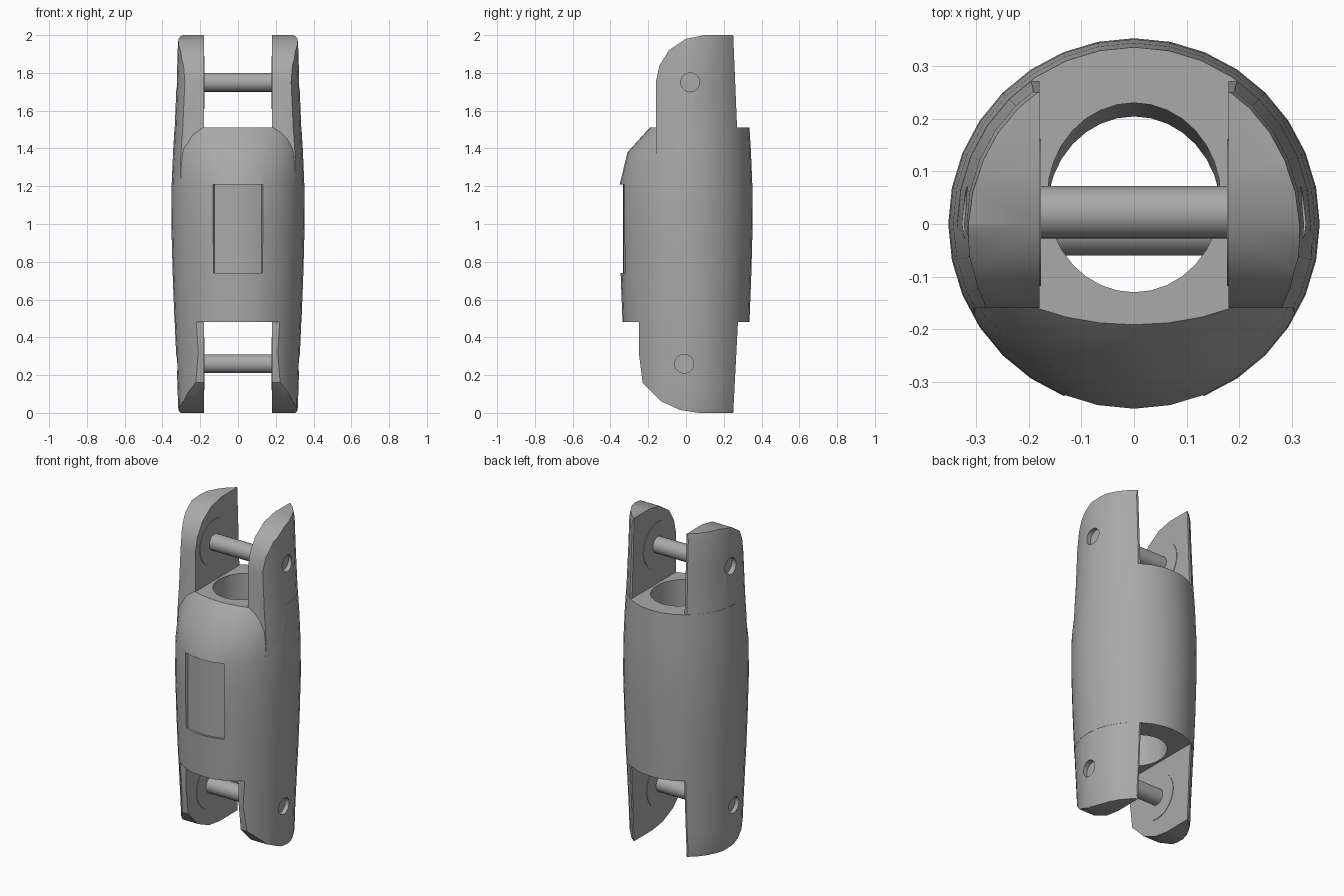
import bpy, bmesh, math
from mathutils import Matrix

cube = bpy.data.objects.get("Cube")
if cube:
    bpy.data.objects.remove(cube)

grey = bpy.data.materials.new("plain grey")
grey.use_nodes = True
grey.diffuse_color = (0.4, 0.4, 0.4, 1)
grey.node_tree.nodes["Principled BSDF"].inputs["Base Color"].default_value = (0.4, 0.4, 0.4, 1)

SIDES = 32
# Outer radius along the height
OUTER = [(0, .312), (.03, .318), (.16, .322), (.48, .336), (.74, .346), (1, .353),
         (1.21, .351), (1.38, .344), (1.51, .336), (1.8, .324), (1.96, .319), (2, .312)]


def make(name, bm):
    bmesh.ops.recalc_face_normals(bm, faces=bm.faces)
    mesh = bpy.data.meshes.new(name)
    bm.to_mesh(mesh)
    bm.free()
    mesh.materials.append(grey)
    obj = bpy.data.objects.new(name, mesh)
    bpy.context.collection.objects.link(obj)
    return obj


def loft(bm, rings):
    """Skin a closed solid through rings with equal point counts."""
    rings = [[bm.verts.new(p) for p in ring] for ring in rings]
    for a, b in zip(rings, rings[1:]):
        for i in range(len(a)):
            j = (i + 1) % len(a)
            bm.faces.new((a[i], a[j], b[j], b[i]))
    bm.faces.new(rings[0][::-1])
    bm.faces.new(rings[-1])
    return bm


def ellipse(rx, ry, z, cy=0, front=1):
    pts = []
    for i in range(SIDES):
        a = math.tau * i / SIDES
        y = ry * math.sin(a)
        pts.append((rx * math.cos(a), cy + y * (front if y < 0 else 1), z))
    return pts


def rod(name, radius, x0, x1, y, z):
    bm = bmesh.new()
    bmesh.ops.create_cone(bm, cap_ends=True, segments=24, radius1=radius, radius2=radius,
                          depth=x1 - x0,
                          matrix=Matrix.Translation(((x0 + x1) / 2, y, z))
                          @ Matrix.Rotation(math.pi / 2, 4, 'Y'))
    return make(name, bm)


def boolean(obj, cutter, operation):
    cutter.hide_render = True
    mod = obj.modifiers.new(operation.lower(), 'BOOLEAN')
    mod.operation, mod.object, mod.solver = operation, cutter, 'EXACT'
    bpy.context.view_layer.objects.active = obj
    bpy.ops.object.modifier_apply(modifier=mod.name)
    bpy.data.objects.remove(cutter)


def smooth(obj):
    bpy.ops.object.select_all(action='DESELECT')
    obj.select_set(True)
    bpy.context.view_layer.objects.active = obj
    bpy.ops.object.shade_smooth_by_angle(angle=math.radians(30))


# Barrel body, with its front sloping in towards the top
taper = {1.38: .9, 1.51: .57}
body = make("barrel_body", loft(bmesh.new(), [
    ellipse(r, r, z, 0, taper.get(z, 1)) for z, r in OUTER if .48 <= z <= 1.51]))

# Bore through the barrel
boolean(body, make("bore_cutter", loft(bmesh.new(), [
    ellipse(.165, .18, .3, .02), ellipse(.165, .18, 1.7, .055)])), 'DIFFERENCE')

# Curved recessed panel on the front
arc = [math.radians(-90 + 22 * i / 4) for i in range(-4, 5)]
section = [(.333 * math.cos(a), .333 * math.sin(a)) for a in arc]
section += [(.42 * math.cos(a), .42 * math.sin(a)) for a in reversed(arc)]
boolean(body, make("panel_cutter", loft(bmesh.new(), [
    [(x, y, z) for x, y in section] for z in (.74, 1.21)])), 'DIFFERENCE')
smooth(body)

# Side outline of the fork cheeks (y, z)
CHEEK = [(.25, 2), (.1, 2), (0, 1.98), (-.09, 1.92), (-.14, 1.84), (-.16, 1.75), (-.16, 1.3),
         (-.25, .6), (-.25, .32), (-.23, .16), (-.13, .06), (-.03, .015), (.07, 0), (.25, 0),
         (.275, .48), (.275, 1.4)]
PINS = {"upper": (.022, 1.75), "lower": (-.01, .26)}

for side, s in (("left", 1), ("right", -1)):
    cheek = make(side + "_fork_cheek", loft(bmesh.new(), [
        [(x * s, y, z) for y, z in CHEEK] for x in (.18, .5)]))
    shell = make("shell_cutter", loft(bmesh.new(), [
        ellipse(r * .997, r * .997, z) for z, r in OUTER]))
    boolean(cheek, shell, 'INTERSECT')
    for y, z in PINS.values():
        lo, hi = sorted((.1 * s, .5 * s))
        boolean(cheek, rod("pin_hole_cutter", .05, lo, hi, y, z), 'DIFFERENCE')
    smooth(cheek)
    # Thin round pads on the inner faces
    for level, (y, z) in PINS.items():
        lo, hi = sorted((.177 * s, .182 * s))
        smooth(rod(f"{side}_{level}_pad", .14, lo, hi, y, z))

# Cross pins, sunk slightly below the outer faces
for level, (y, z) in PINS.items():
    smooth(rod(level + "_pin", .05, -.295, .295, y, z))
